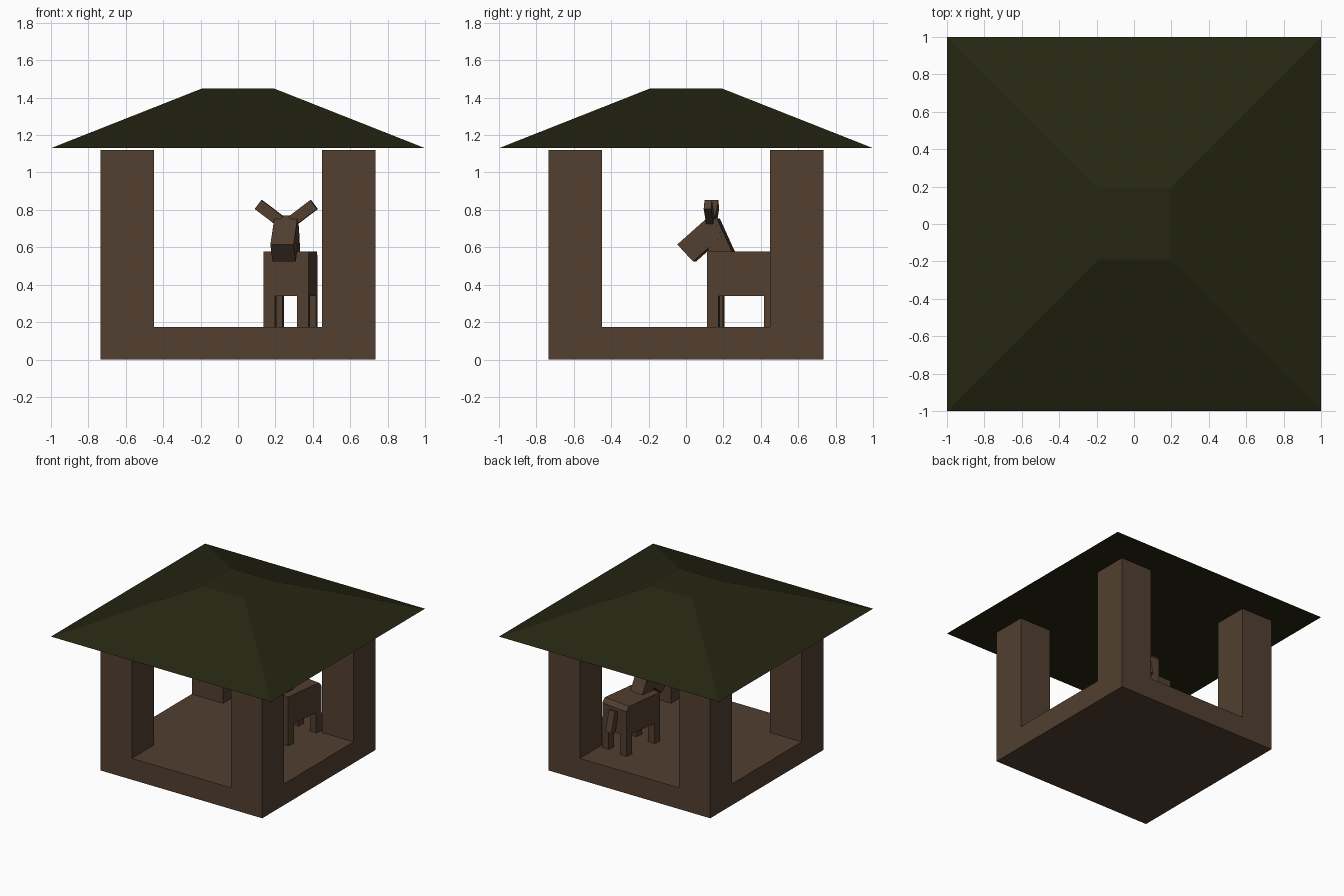
import bpy, bmesh, math
from mathutils import Matrix, Vector

cube = bpy.data.objects.get("Cube")
if cube:
    bpy.data.objects.remove(cube, do_unlink=True)


def make_material(name, rgb):
    mat = bpy.data.materials.new(name)
    mat.use_nodes = True
    color = (*rgb, 1)
    mat.diffuse_color = color
    bsdf = next(n for n in mat.node_tree.nodes if n.type == 'BSDF_PRINCIPLED')
    bsdf.inputs["Base Color"].default_value = color
    return mat


brown = make_material("brown wood", (0.085, 0.05, 0.03))
olive = make_material("dark olive", (0.019, 0.019, 0.006))


def finish(name, bm, mat, matrix=None):
    bmesh.ops.recalc_face_normals(bm, faces=bm.faces[:])
    if matrix:
        bm.transform(matrix)
    mesh = bpy.data.meshes.new(name)
    bm.to_mesh(mesh)
    bm.free()
    mesh.materials.append(mat)
    obj = bpy.data.objects.new(name, mesh)
    bpy.context.collection.objects.link(obj)
    return obj


def box(name, center, size, matrix, tilt=None):
    bm = bmesh.new()
    bmesh.ops.create_cube(bm, size=1, matrix=Matrix.Diagonal((*size, 1)))
    turn = tilt if tilt else Matrix()
    return finish(name, bm, brown, matrix @ Matrix.Translation(center) @ turn)


def side_prism(name, profile, width, matrix):
    """Extrude a (y, z) side profile evenly across x."""
    bm = bmesh.new()
    face = bm.faces.new([bm.verts.new((-width / 2, y, z)) for y, z in profile])
    out = bmesh.ops.extrude_face_region(bm, geom=[face])
    verts = [v for v in out["geom"] if isinstance(v, bmesh.types.BMVert)]
    bmesh.ops.translate(bm, verts=verts, vec=(width, 0, 0))
    return finish(name, bm, brown, matrix)


# Base slab with four corner posts raised from its top
HALF, INNER, FLOOR, POST_TOP = 0.735, 0.45, 0.175, 1.12
bm = bmesh.new()
bmesh.ops.create_cube(bm, size=1, matrix=Matrix.Translation((0, 0, FLOOR / 2))
                      @ Matrix.Diagonal((2 * HALF, 2 * HALF, FLOOR, 1)))
for axis in (Vector((1, 0, 0)), Vector((0, 1, 0))):
    for side in (-1, 1):
        bmesh.ops.bisect_plane(bm, geom=bm.verts[:] + bm.edges[:] + bm.faces[:],
                               plane_co=axis * side * INNER, plane_no=axis)
bm.normal_update()
corners = [f for f in bm.faces if f.normal.z > 0.9
           and min(abs(c) for c in f.calc_center_median().xy) > INNER]
for face in corners:
    top = bmesh.ops.extrude_discrete_faces(bm, faces=[face])["faces"][0]
    bmesh.ops.translate(bm, verts=top.verts, vec=(0, 0, POST_TOP - FLOOR))
bmesh.ops.remove_doubles(bm, verts=bm.verts[:], dist=0.0001)
finish("base_and_posts", bm, brown)

# Flat-topped pyramid roof
EAVE, RIDGE = 1.13, 1.45
bm = bmesh.new()
bmesh.ops.create_cone(bm, cap_ends=True, segments=4, radius1=math.sqrt(2),
                      radius2=0.19 * math.sqrt(2), depth=RIDGE - EAVE)
finish("roof", bm, olive, Matrix.Translation((0, 0, (EAVE + RIDGE) / 2))
       @ Matrix.Rotation(math.pi / 4, 4, 'Z'))

# Animal, built in its own frame: y runs backward from the chest
pose = Matrix.Translation((0.257, 0.128, 0)) @ Matrix.Rotation(-0.13, 4, 'Z')
LENGTH, WIDTH, LEG, BELLY, BACK = 0.37, 0.243, 0.062, 0.34, 0.577

side_prism("animal_body", [(0, BELLY), (LENGTH, BELLY), (LENGTH, BACK - 0.035),
                           (LENGTH - 0.03, BACK), (0, BACK)], WIDTH, pose)
side_prism("animal_neck", [(0, 0.57), (0.13, 0.57), (0.045, 0.755), (-0.01, 0.74)],
           0.12, pose)
side_prism("animal_head", [(-0.168, 0.615), (-0.083, 0.524), (0.075, 0.662), (0.008, 0.77)],
           0.125, pose)

for side, label in ((1, "left"), (-1, "right")):
    for y, end in ((LEG / 2, "front"), (LENGTH - LEG / 2, "rear")):
        box(f"{end}_{label}_leg", (side * (WIDTH - LEG) / 2, y, (FLOOR + BELLY) / 2),
            (LEG, LEG, BELLY - FLOOR), pose)
    box(f"{label}_ear", (side * 0.092, 0.008, 0.785), (0.06, 0.04, 0.145), pose,
        Matrix.Rotation(side * math.radians(53), 4, 'Y'))

# Tail hanging from the rump
box("animal_tail", (0, LENGTH + 0.025, 0.435), (0.06, 0.045, 0.17), pose,
    Matrix.Rotation(math.radians(14), 4, 'X'))
